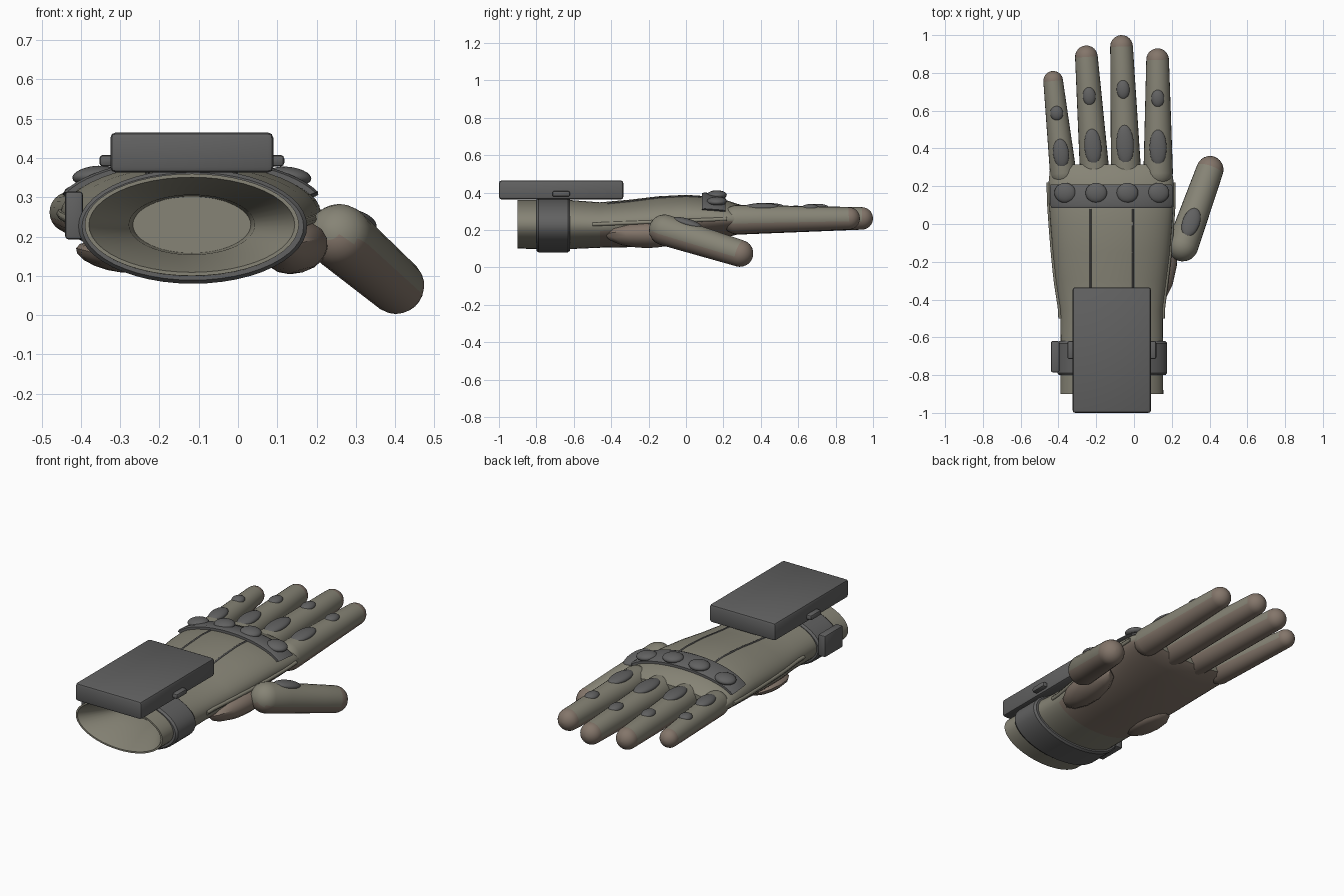
import bpy, bmesh, math
from mathutils import Vector, Matrix

if "Cube" in bpy.data.objects:
    bpy.data.objects.remove(bpy.data.objects["Cube"])


def material(name, rgb):
    m = bpy.data.materials.new(name)
    m.diffuse_color = (*rgb, 1)
    m.use_nodes = True
    m.node_tree.nodes["Principled BSDF"].inputs["Base Color"].default_value = m.diffuse_color
    return m


FABRIC = material("olive_fabric", (0.24, 0.23, 0.18))
LEATHER = material("brown_leather", (0.23, 0.18, 0.145))
ARMOUR = material("dark_armour", (0.12, 0.12, 0.12))


def finish(name, bm, mats, smooth=True):
    bmesh.ops.recalc_face_normals(bm, faces=bm.faces)
    me = bpy.data.meshes.new(name)
    bm.to_mesh(me)
    bm.free()
    ob = bpy.data.objects.new(name, me)
    bpy.context.collection.objects.link(ob)
    for m in mats:
        me.materials.append(m)
    if smooth:
        bpy.ops.object.select_all(action='DESELECT')
        bpy.context.view_layer.objects.active = ob
        ob.select_set(True)
        bpy.ops.object.shade_smooth_by_angle(angle=math.radians(35))
    return ob


def loft(rings, caps=(True, True), closed=False):
    bm = bmesh.new()
    loops = [[bm.verts.new(p) for p in r] for r in rings]
    n = len(loops[0])
    pairs = list(zip(loops, loops[1:])) + ([(loops[-1], loops[0])] if closed else [])
    for a, b in pairs:
        for i in range(n):
            bm.faces.new((a[i], a[(i + 1) % n], b[(i + 1) % n], b[i]))
    if not closed:
        if caps[0]:
            bm.faces.new(loops[0])
        if caps[1]:
            bm.faces.new(loops[-1])
    return bm


# Hand cross-sections: y, left x, right x, bottom z, top z
SECTIONS = [(-0.90, -0.39, 0.155, 0.10, 0.36), (-0.62, -0.388, 0.153, 0.098, 0.36),
            (-0.46, -0.39, 0.152, 0.105, 0.348), (-0.30, -0.415, 0.172, 0.108, 0.362),
            (-0.15, -0.43, 0.19, 0.115, 0.38), (0.0, -0.442, 0.202, 0.13, 0.388),
            (0.12, -0.45, 0.21, 0.145, 0.38), (0.22, -0.452, 0.21, 0.162, 0.358),
            (0.29, -0.445, 0.2, 0.18, 0.335), (0.315, -0.42, 0.175, 0.2, 0.31)]


def section(y):
    for a, b in zip(SECTIONS, SECTIONS[1:]):
        if y <= b[0]:
            t = (y - a[0]) / (b[0] - a[0])
            l, r, lo, hi = [p + (q - p) * t for p, q in zip(a[1:], b[1:])]
            return (l + r) / 2, (lo + hi) / 2, (r - l) / 2, (hi - lo) / 2
    return section(SECTIONS[-1][0])


def ellipse(y, cx, cz, rx, rz, n=48):
    return [(cx + rx * math.cos(2 * math.pi * i / n), y, cz + rz * math.sin(2 * math.pi * i / n))
            for i in range(n)]


def top(x, y):
    cx, cz, rx, rz = section(y)
    return cz + rz * math.sqrt(max(0, 1 - ((x - cx) / rx) ** 2))


# Hollow cuff and hand in one skin, leather on the palm
c = (-0.1175, 0.23)
inner = [ellipse(-0.62, *c, 0.082, 0.042), ellipse(-0.62, *c, 0.15, 0.072),
         ellipse(-0.74, *c, 0.16, 0.076), ellipse(-0.89, *c, 0.258, 0.118),
         ellipse(-0.90, *c, 0.262, 0.121)]
bm = loft(inner + [ellipse(s[0], *section(s[0])) for s in SECTIONS])
bm.normal_update()
bmesh.ops.recalc_face_normals(bm, faces=bm.faces)
for f in bm.faces:
    if f.calc_center_median().y > -0.38 and f.normal.z < -0.45:
        f.material_index = 1
finish("glove_body", bm, [FABRIC, LEATHER])


def digit(name, p0, r0, p1, r1, n=24, steps=6):
    p0, p1 = Vector(p0), Vector(p1)
    axis = (p1 - p0).normalized()
    side = axis.cross(Vector((0, 0, 1))).normalized()
    up = side.cross(axis)
    prof = []
    for k in range(steps):
        a = math.pi / 2 * (0.06 + 0.94 * k / (steps - 1))
        prof.append((p0 - axis * r0 * math.cos(a), r0 * math.sin(a)))
    for t in (0.25, 0.5, 0.75):
        prof.append((p0.lerp(p1, t), r0 + (r1 - r0) * t))
    for k in range(steps + 1):
        a = math.pi / 2 * 0.97 * k / steps
        prof.append((p1 + axis * r1 * math.sin(a), r1 * math.cos(a)))
    bm = loft([[p + r * (side * math.cos(2 * math.pi * i / n) + up * math.sin(2 * math.pi * i / n))
                for i in range(n)] for p, r in prof])
    bmesh.ops.recalc_face_normals(bm, faces=bm.faces)
    for f in bm.faces:
        if f.normal.dot(up) < -0.3 or (f.calc_center_median() - p1).dot(axis) > 0:
            f.material_index = 1
    finish(name, bm, [FABRIC, LEATHER])
    return p0, axis, side, up


def ellipsoid(name, loc, radii, rot=Matrix.Identity(3), mat=ARMOUR, u=24, v=14):
    bm = bmesh.new()
    bmesh.ops.create_uvsphere(bm, u_segments=u, v_segments=v, radius=1)
    m = Matrix.Translation(loc) @ rot.to_4x4() @ Matrix.Diagonal((*radii, 1))
    bmesh.ops.transform(bm, matrix=m, verts=bm.verts)
    return finish(name, bm, [mat])


def box(name, lo, hi, bevel, mat=ARMOUR):
    lo, hi = Vector(lo), Vector(hi)
    bm = bmesh.new()
    bmesh.ops.create_cube(bm, size=1)
    bmesh.ops.transform(bm, matrix=Matrix.Translation((lo + hi) / 2) @ Matrix.Diagonal((*(hi - lo), 1)),
                        verts=bm.verts)
    bmesh.ops.bevel(bm, geom=bm.edges[:], offset=bevel, segments=2, profile=0.5, affect='EDGES')
    return finish(name, bm, [mat])


# Fingers: base xy, base radius, tip xy, tip radius, two guards as (y, half width, half length)
FINGERS = {
    "little": ((-0.375, 0.27), 0.07, (-0.428, 0.758), 0.052, (0.375, 0.042, 0.078), (0.587, 0.034, 0.04)),
    "ring": ((-0.208, 0.27), 0.078, (-0.252, 0.885), 0.06, (0.41, 0.045, 0.097), (0.677, 0.034, 0.05)),
    "middle": ((-0.042, 0.27), 0.08, (-0.066, 0.94), 0.06, (0.42, 0.046, 0.107), (0.712, 0.034, 0.052)),
    "index": ((0.128, 0.27), 0.078, (0.125, 0.87), 0.06, (0.405, 0.045, 0.097), (0.665, 0.034, 0.048)),
}
for name, (b, r0, t, r1, *guards) in FINGERS.items():
    p0, axis, side, up = digit(name + "_finger", (*b, 0.255), r0, (*t, 0.262), r1)
    rot = Matrix((side, axis, up)).transposed()
    for label, (y, w, l) in zip(("lower", "upper"), guards):
        k = (y - b[1]) / (t[1] - b[1])
        p = p0.lerp(Vector((*t, 0.262)), k) + up * (r0 + (r1 - r0) * k - 0.008)
        ellipsoid(f"{name}_{label}_guard", p, (w, l, 0.021), rot)

# Thumb with its guard
p0, axis, side, up = digit("thumb", (0.258, -0.115, 0.2), 0.083, (0.402, 0.288, 0.075), 0.072)
ellipsoid("thumb_guard", p0 + axis * 0.115 + up * 0.073, (0.046, 0.083, 0.022),
          Matrix((side, axis, up)).transposed())

# Leather pads at the thumb root and heel of the hand
ellipsoid("thumb_root_pad", (0.145, -0.21, 0.172), (0.085, 0.22, 0.066),
          Matrix.Rotation(-0.12, 3, 'Z') @ Matrix.Rotation(-0.3, 3, 'Y'), LEATHER, 12, 8)
ellipsoid("heel_pad", (-0.325, -0.27, 0.148), (0.09, 0.15, 0.034),
          Matrix.Rotation(0.25, 3, 'Y'), LEATHER, 12, 8)

# Curved knuckle bar following the back of the hand
rings = []
for i in range(25):
    a = math.radians(22 + 136 * i / 24)
    ring = []
    for y, lift in ((0.085, -0.01), (0.085, 0.014), (0.1, 0.02), (0.195, 0.02), (0.21, 0.014), (0.21, -0.01)):
        cx, cz, rx, rz = section(y)
        ring.append((cx + (rx + lift) * math.cos(a), y, cz + (rz + lift) * math.sin(a)))
    rings.append(ring)
finish("knuckle_bar", loft(rings), [ARMOUR])
for i in range(4):
    x = -0.365 + 0.165 * i
    tilt = Matrix.Rotation((x + 0.1175) * 0.5, 3, 'Y')
    ellipsoid(f"knuckle_{i + 1}", (x, 0.165, top(x, 0.165) + 0.021), (0.057, 0.053, 0.024), tilt)


def tube(name, pts, r, mat):
    cu = bpy.data.curves.new(name, 'CURVE')
    cu.dimensions = '3D'
    cu.bevel_depth, cu.bevel_resolution, cu.use_fill_caps = r, 1, True
    sp = cu.splines.new('POLY')
    sp.points.add(len(pts) - 1)
    for q, p in zip(sp.points, pts):
        q.co = (*p, 1)
    cu.materials.append(mat)
    bpy.context.collection.objects.link(bpy.data.objects.new(name, cu))


# Back seams and side seams
for i, x in enumerate((-0.23, -0.005)):
    ys = [-0.42 + 0.05 * k for k in range(11)]
    tube(f"back_seam_{i + 1}", [(x, y, top(x, y)) for y in ys], 0.005, ARMOUR)
for name, s in (("left", -1), ("right", 1)):
    ys = [-0.5 + 0.06 * k for k in range(13)]
    tube(name + "_side_seam", [(section(y)[0] + s * section(y)[2], y, 0.23 + 0.03 * (y + 0.5) / 0.75)
                               for y in ys], 0.011, FABRIC)

# Wrist strap, buckle and wrist device
o, n = (-0.115, 0.226), 0.012
finish("wrist_strap", loft([ellipse(-0.80, *o, 0.262, 0.122), ellipse(-0.80, *o, 0.282, 0.137),
                            ellipse(-0.788, *o, 0.291, 0.146), ellipse(-0.632, *o, 0.291, 0.146),
                            ellipse(-0.62, *o, 0.282, 0.137), ellipse(-0.62, *o, 0.262, 0.122)],
                           closed=True), [ARMOUR])
box("strap_buckle", (-0.44, -0.785, 0.193), (-0.395, -0.62, 0.315), 0.008)
box("wrist_device", (-0.325, -1.0, 0.363), (0.09, -0.335, 0.465), 0.014)
for name, x in (("left", -0.33), ("right", 0.095)):
    box(name + "_device_clip", (x - 0.023, -0.715, 0.378), (x + 0.023, -0.62, 0.408), 0.01)
